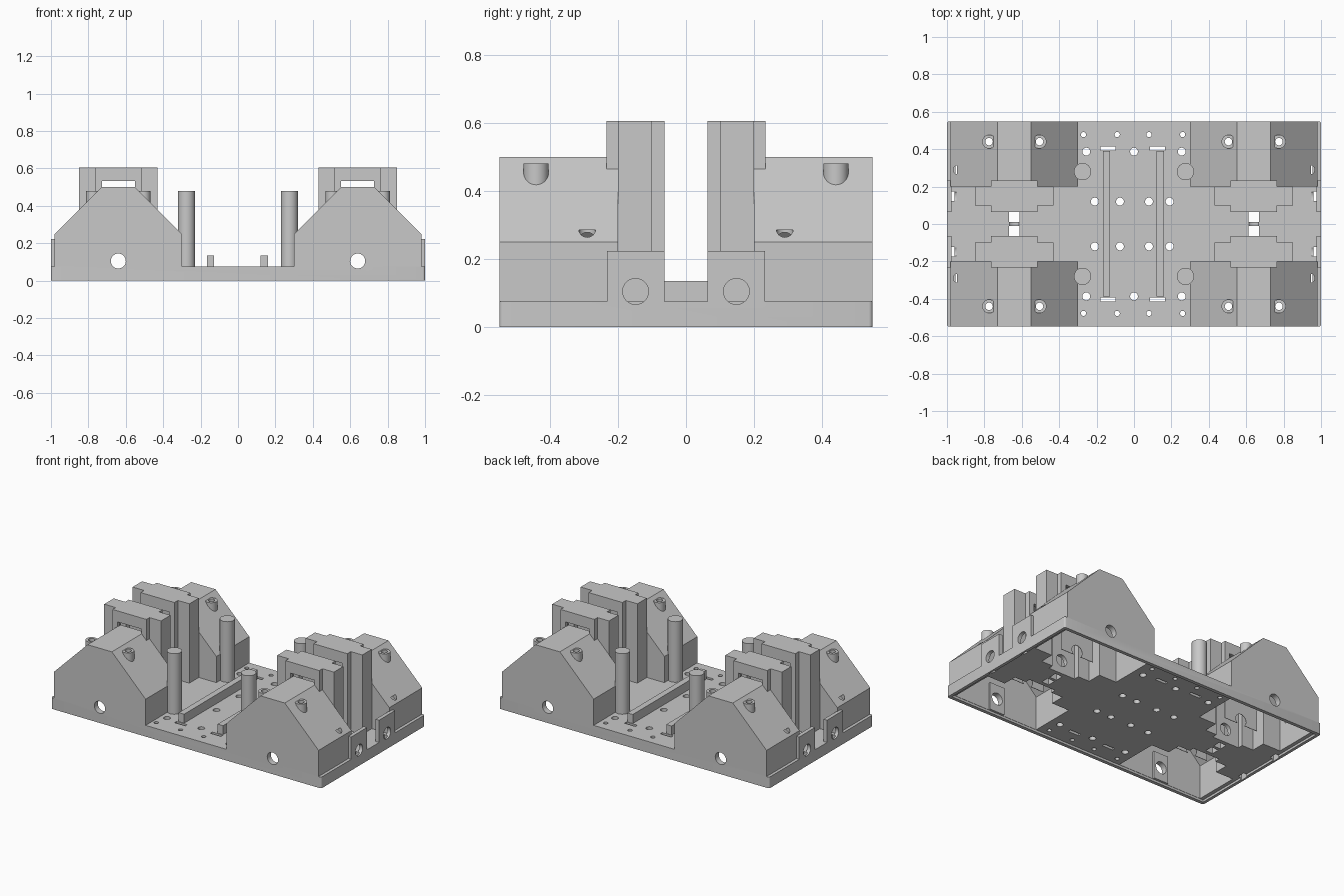
import bpy, bmesh, math
from mathutils import Matrix, Vector

if "Cube" in bpy.data.objects:
    bpy.data.objects.remove(bpy.data.objects["Cube"])

grey = bpy.data.materials.new("plain_grey")
grey.use_nodes = True
COLOUR = (0.58, 0.58, 0.58, 1)
grey.diffuse_color = COLOUR
grey.node_tree.nodes["Principled BSDF"].inputs["Base Color"].default_value = COLOUR
parts = []


def finish(name, bm):
    bmesh.ops.recalc_face_normals(bm, faces=bm.faces)
    mesh = bpy.data.meshes.new(name)
    bm.to_mesh(mesh)
    bm.free()
    mesh.materials.append(grey)
    obj = bpy.data.objects.new(name, mesh)
    bpy.context.scene.collection.objects.link(obj)
    return obj


def box(name, x, y, z):
    """Box from (low, high) ranges."""
    bm = bmesh.new()
    bmesh.ops.create_cube(bm, size=1)
    for v in bm.verts:
        v.co = [(r[0] + r[1]) / 2 + c * (r[1] - r[0]) for r, c in zip((x, y, z), v.co)]
    return finish(name, bm)


def rod(name, centre, radius, length, axis="Z", sides=32):
    bm = bmesh.new()
    turn = {"Z": Matrix(), "X": Matrix.Rotation(math.pi / 2, 4, "Y"),
            "Y": Matrix.Rotation(math.pi / 2, 4, "X")}[axis]
    bmesh.ops.create_cone(bm, cap_ends=True, segments=sides, radius1=radius, radius2=radius,
                          depth=length, matrix=Matrix.Translation(centre) @ turn)
    return finish(name, bm)


def prism(name, outline, vector):
    """Extrude a closed outline along a vector."""
    bm = bmesh.new()
    face = bm.faces.new([bm.verts.new(p) for p in outline])
    moved = bmesh.ops.extrude_face_region(bm, geom=[face])["geom"]
    bmesh.ops.translate(bm, vec=vector, verts=[v for v in moved if isinstance(v, bmesh.types.BMVert)])
    return finish(name, bm)


def cut(obj, cutters):
    """Subtract the cutters, then throw them away."""
    for c in cutters:
        c.hide_render = True
        mod = obj.modifiers.new("cut", "BOOLEAN")
        mod.operation, mod.solver, mod.object = "DIFFERENCE", "EXACT", c
    bpy.context.view_layer.update()
    result = bpy.data.meshes.new_from_object(obj.evaluated_get(bpy.context.evaluated_depsgraph_get()))
    obj.modifiers.clear()
    obj.data = result
    for c in cutters:
        bpy.data.objects.remove(c)
    parts.append(obj)


CX, DECK, UNDER, HOLE_Z, DEPTH = 0.64, 0.075, 0.015, 0.105, 0.548
QUADRANTS = [(sx, sy) for sx in (-1, 1) for sy in (-1, 1)]


def around(sx, half):
    return (sx * CX - half, sx * CX + half)


def span(s, a, b):
    return tuple(sorted((s * a, s * b)))


def axle_hole(sx):
    return rod("axle_cutter", (sx * CX, 0, HOLE_Z), 0.04, 3, "Y")


def passage(sx, sy):
    return box("passage_cutter", around(sx, 0.185), span(sy, 0.125, 0.23), (-0.1, 0.36))


# Base tray with rounded corners, shallow recess underneath and all its holes
R = 0.012
outline = []
for quarter, (cx, cy) in enumerate([(1, 1), (-1, 1), (-1, -1), (1, -1)]):
    for step in range(5):
        a = (quarter + step / 4) * math.pi / 2
        outline.append((cx * (1 - R) + R * math.cos(a), cy * (DEPTH - R) + R * math.sin(a), 0))
base = prism("base_tray", outline, Vector((0, 0, DECK)))
tools = [box("recess", (-0.98, 0.98), (-0.525, 0.525), (-0.1, UNDER))]
for sy in (-1, 1):
    big = [(x, 0.12) for x in (-0.21, -0.075, 0.08, 0.19)] + [(x, 0.387) for x in (-0.255, 0, 0.255)]
    for x, y in big:
        tools.append(rod("hole", (x, sy * y, DECK), 0.021, 0.3))
    for x in (-0.27, -0.09, 0.08, 0.26):
        tools.append(rod("hole", (x, sy * 0.478, DECK), 0.014, 0.3))
    for x in (-0.14, 0.125):
        tools.append(box("slot", (x - 0.04, x + 0.04), span(sy, 0.394, 0.415), (-0.1, 0.2)))
for sx, sy in QUADRANTS:
    tools += [
        box("housing_opening", around(sx, 0.315), span(sy, 0.22, 0.523), (-0.1, 0.2)),
        box("tower_opening", around(sx, 0.1), span(sy, 0.09, 0.23), (-0.1, 0.2)),
        passage(sx, sy),
        box("axle_window", around(sx, 0.027), span(sy, 0.01, 0.063), (-0.1, 0.2)),
        box("bracket_window", span(sx, 0.96, 0.988), span(sy, 0.122, 0.175), (-0.1, 0.2)),
        rod("bracket_hole", (sx, sy * 0.148, HOLE_Z), 0.038, 0.1, "X"),
    ]
cut(base, tools + [axle_hole(-1), axle_hole(1)])


def housing_outline(sx, inset, low, y):
    half, k = 0.34 - inset, inset * 0.41
    top, shoulder = 0.5 - inset, 0.25 - k
    flat = 0.09 - k
    return [(sx * CX + x, y, z) for x, z in
            ((-half, low), (-half, shoulder), (-flat, top), (flat, top), (half, shoulder), (half, low))]


for sx, sy in QUADRANTS:
    tag = ("left" if sx > 0 else "right") + ("_back" if sy > 0 else "_front")

    # Hollow housing, with a small blind hole breaking through the outer slope
    housing = prism("housing_" + tag, housing_outline(sx, 0, DECK, sy * 0.2),
                    Vector((0, sy * (DEPTH - 0.2), 0)))
    hollow = prism("hollow", housing_outline(sx, 0.025, -0.1, sy * 0.22), Vector((0, sy * 0.303, 0)))
    screw_x = [sx * CX + d for d in (-0.135, 0.135)]
    holes = [rod("screw_hole", (x, sy * 0.44, 0.45), 0.02, 0.3) for x in screw_x]
    blind = rod("blind_hole", (sx * 0.941, sy * 0.29, 0.235), 0.025, 0.1)
    cut(housing, [hollow, passage(sx, sy), axle_hole(sx), blind] + holes)

    # Mounting pad round the axle hole, inside the outer wall
    pad = box("axle_pad_" + tag, around(sx, 0.055), span(sy, 0.51, 0.53), (UNDER, 0.2))
    cut(pad, [axle_hole(sx)])

    # Screw bosses on the sloping roof
    for i, x in enumerate(screw_x):
        boss = rod(f"screw_boss_{tag}_{i + 1}", (x, sy * 0.44, 0.4375), 0.037, 0.085)
        cut(boss, [rod("screw_hole", (x, sy * 0.44, 0.45), 0.02, 0.3)])

    # Tall tower with a stepped cross-section
    steps = [(0.125, 0.063), (0.125, 0.1), (0.21, 0.1), (0.21, 0.2), (0.125, 0.2), (0.125, 0.233)]
    ring = steps + [(-x, y) for x, y in reversed(steps)]
    tower = prism("tower_" + tag, [(sx * CX + x, sy * y, DECK) for x, y in ring], Vector((0, 0, 0.531)))
    cut(tower, [
        box("wide_hollow", around(sx, 0.185), span(sy, 0.125, 0.18), (-0.1, 0.585)),
        box("deep_hollow", around(sx, 0.1), span(sy, 0.09, 0.212), (-0.1, 0.585)),
        passage(sx, sy),
        axle_hole(sx),
        box("window", around(sx, 0.088), (-1, 1), (0.46, 0.532)),
    ])

    # End bracket with a round hole
    bracket = box("end_bracket_" + tag, span(sx, 0.975, 1), span(sy, 0.063, 0.232), (DECK, 0.224))
    cut(bracket, [rod("bracket_hole", (sx, sy * 0.148, HOLE_Z), 0.038, 0.2, "X")])

    # Support post
    parts.append(rod("post_" + tag, (sx * 0.275, sy * 0.28, 0.2775), 0.046, 0.405))

# Two long rails on the deck
for side, x in (("right", -0.147), ("left", 0.141)):
    parts.append(box("rail_" + side, (x - 0.02, x + 0.02), (-0.388, 0.39), (DECK, 0.135)))

# Round surfaces smooth, edges sharp
bpy.ops.object.select_all(action="DESELECT")
for obj in parts:
    obj.select_set(True)
bpy.context.view_layer.objects.active = base
bpy.ops.object.shade_smooth_by_angle(angle=math.radians(30))
